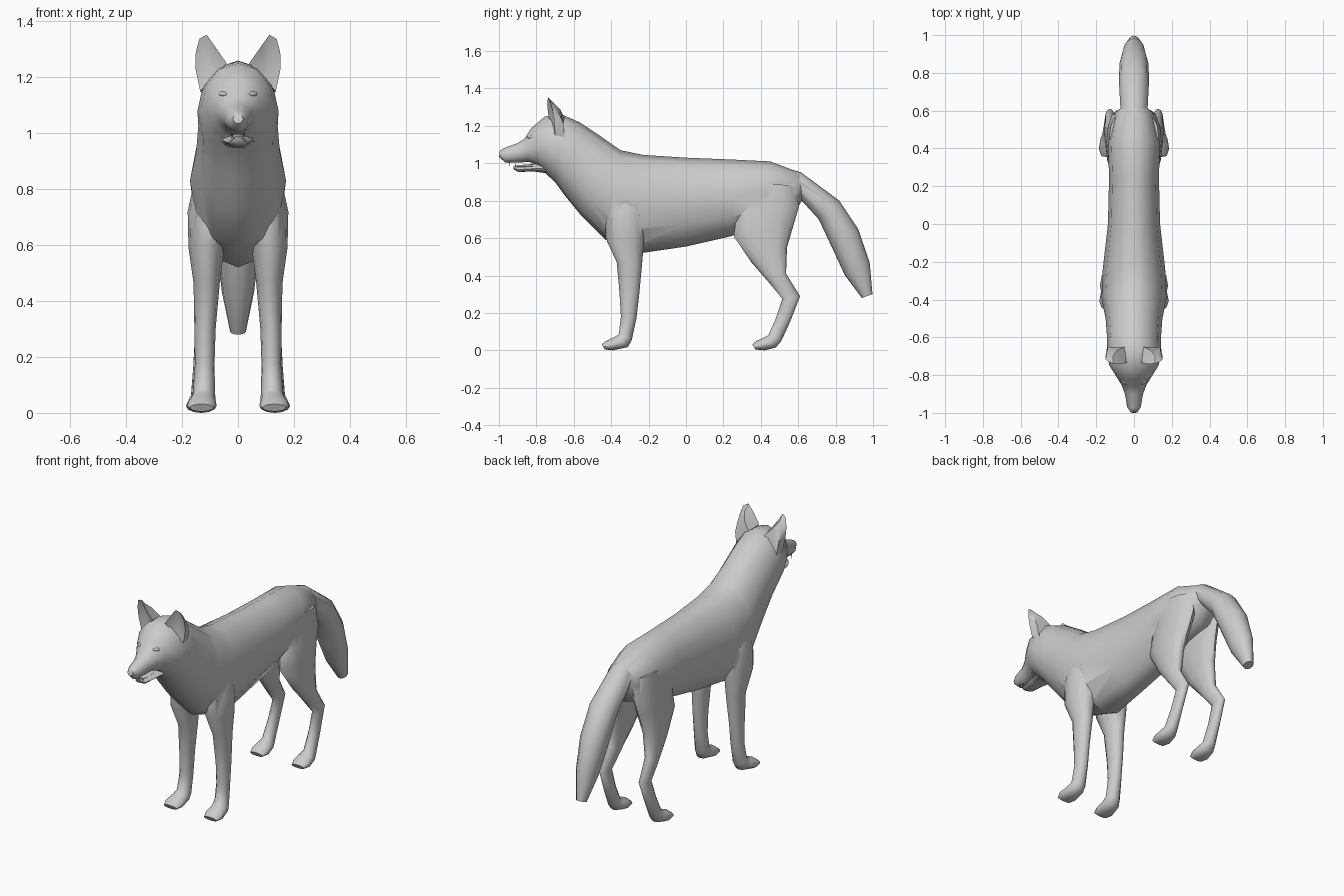
import bpy, bmesh, math
from mathutils import Vector

fur = bpy.data.materials.new("grey fur")
fur.diffuse_color = (0.6, 0.6, 0.6, 1)


def finish(name, bm, angle=60):
    """Turn a bmesh into a smooth shaded, grey object."""
    bmesh.ops.recalc_face_normals(bm, faces=bm.faces)
    mesh = bpy.data.meshes.new(name)
    bm.to_mesh(mesh)
    bm.free()
    mesh.materials.append(fur)
    ob = bpy.data.objects.new(name, mesh)
    bpy.context.collection.objects.link(ob)
    smooth(ob, angle)
    return ob


def smooth(ob, angle):
    bpy.ops.object.select_all(action='DESELECT')
    bpy.context.view_layer.objects.active = ob
    ob.select_set(True)
    bpy.ops.object.shade_smooth_by_angle(angle=math.radians(angle))


def loft(name, sections, side=1, n=12):
    """Skin oval rings; each section is (y1, z1, y2, z2, centre x, half width)."""
    bm = bmesh.new()
    rings = []
    for y1, z1, y2, z2, cx, rx in sections:
        a, b = Vector((0, y1, z1)), Vector((0, y2, z2))
        mid, half = (a + b) / 2, (a - b) / 2
        ring = []
        for i in range(n):
            t = math.tau * i / n
            p = mid + half * math.cos(t)
            ring.append(bm.verts.new((side * (cx + rx * math.sin(t)), p.y, p.z)))
        rings.append(ring)
    for r, s in zip(rings, rings[1:]):
        for i in range(n):
            j = (i + 1) % n
            bm.faces.new((r[i], r[j], s[j], s[i]))
    bm.faces.new(rings[0])
    bm.faces.new(rings[-1])
    return finish(name, bm)


def merge(base, part):
    """Weld a limb into the body."""
    mod = base.modifiers.new("weld", 'BOOLEAN')
    mod.operation, mod.solver, mod.object = 'UNION', 'EXACT', part
    bpy.context.view_layer.objects.active = base
    bpy.ops.object.modifier_apply(modifier=mod.name)
    bpy.data.objects.remove(part)


# Body: nose, skull, neck, ribcage and rump, from top line to underside
body = loft("body", [
    (-0.995, 1.068, -1.0, 1.035, 0, .018), (-0.972, 1.082, -0.965, 1.003, 0, .036),
    (-0.90, 1.108, -0.90, 1.003, 0, .048), (-0.865, 1.13, -0.84, 1.008, 0, .066),
    (-0.825, 1.19, -0.785, 0.985, 0, .095), (-0.755, 1.25, -0.745, 0.94, 0, .13),
    (-0.66, 1.26, -0.70, 0.90, 0, .145), (-0.57, 1.22, -0.65, 0.83, 0, .142),
    (-0.45, 1.14, -0.56, 0.72, 0, .15), (-0.35, 1.07, -0.43, 0.59, 0, .172),
    (-0.23, 1.045, -0.24, 0.52, 0, .165), (0, 1.03, 0, 0.555, 0, .138),
    (0.25, 1.02, 0.24, 0.61, 0, .132), (0.45, 1.01, 0.42, 0.68, 0, .138),
    (0.61, 0.95, 0.57, 0.72, 0, .10), (0.64, 0.92, 0.62, 0.80, 0, .05)])

# Legs, from shoulder or hip down to the toes
front_leg = [
    (-0.40, 0.86, -0.25, 0.86, .10, .05), (-0.43, 0.72, -0.22, 0.72, .11, .07),
    (-0.43, 0.60, -0.225, 0.58, .113, .064), (-0.37, 0.47, -0.235, 0.46, .112, .047),
    (-0.355, 0.30, -0.25, 0.30, .118, .038), (-0.348, 0.18, -0.265, 0.17, .119, .035),
    (-0.36, 0.085, -0.29, 0.055, .122, .040), (-0.385, 0.07, -0.31, 0.018, .126, .046),
    (-0.425, 0.052, -0.39, 0.0, .130, .054), (-0.45, 0.032, -0.435, 0.005, .130, .042)]
hind_leg = [
    (0.34, 0.90, 0.58, 0.88, .075, .055), (0.27, 0.72, 0.605, 0.77, .085, .060),
    (0.255, 0.61, 0.575, 0.67, .094, .055), (0.35, 0.47, 0.54, 0.55, .110, .044),
    (0.45, 0.355, 0.535, 0.41, .122, .034), (0.515, 0.275, 0.61, 0.29, .128, .026),
    (0.48, 0.17, 0.56, 0.16, .132, .028), (0.44, 0.08, 0.51, 0.05, .134, .034),
    (0.42, 0.07, 0.48, 0.015, .134, .044), (0.375, 0.05, 0.42, 0.0, .134, .052),
    (0.355, 0.032, 0.37, 0.005, .134, .040)]
for side in (1, -1):
    merge(body, loft("front_leg", front_leg, side))
    merge(body, loft("hind_leg", hind_leg, side))

# Tail
merge(body, loft("tail", [
    (0.50, 0.985, 0.54, 0.83, 0, .05), (0.615, 0.952, 0.61, 0.81, 0, .072),
    (0.82, 0.80, 0.71, 0.70, 0, .08), (0.92, 0.65, 0.785, 0.54, 0, .076),
    (0.982, 0.47, 0.85, 0.40, 0, .058), (0.997, 0.30, 0.94, 0.28, 0, .028)]))

# Lower jaw and tongue
merge(body, loft("lower_jaw", [
    (-0.925, 0.985, -0.92, 0.965, 0, .020), (-0.90, 0.980, -0.895, 0.953, 0, .034),
    (-0.83, 0.985, -0.82, 0.957, 0, .048), (-0.74, 1.0, -0.73, 0.945, 0, .060)]))
loft("tongue", [(-0.905, 0.990, -0.905, 0.978, 0, .014), (-0.86, 0.993, -0.86, 0.975, 0, .024),
                (-0.78, 1.0, -0.78, 0.975, 0, .026)], n=8)
smooth(body, 55)

for side, word in ((1, "left"), (-1, "right")):
    # Ear: rim outline fanned to a back point and to a sunken inner point
    bm = bmesh.new()
    rim = [(.04, -.735, 1.25), (.082, -.742, 1.31), (.112, -.738, 1.352), (.138, -.728, 1.338),
           (.151, -.715, 1.29), (.152, -.705, 1.23), (.135, -.70, 1.15)]
    rim = [bm.verts.new((side * x, y, z)) for x, y, z in rim]
    back = [bm.verts.new((side * x, y, z)) for x, y, z in
            ((.05, -.65, 1.24), (.09, -.67, 1.285), (.112, -.700, 1.315), (.130, -.695, 1.305),
             (.140, -.675, 1.26), (.140, -.655, 1.21), (.128, -.65, 1.14))]
    hollow = bm.verts.new((side * .10, -.70, 1.215))
    for i in range(6):
        bm.faces.new((rim[i], rim[i + 1], back[i + 1], back[i]))
        bm.faces.new((rim[i + 1], rim[i], hollow))
    bm.faces.new((rim[0], rim[6], hollow))
    bm.faces.new((rim[0], back[0], back[6], rim[6]))
    bm.faces.new(back)
    finish(word + "_ear", bm, 50)

    # Eye: flattened ball with a lid ring around it
    bm = bmesh.new()
    bmesh.ops.create_uvsphere(bm, u_segments=12, v_segments=8, radius=1)
    for v in bm.verts:
        v.co = Vector((side * (.055 + .016 * v.co.x), -.832 + .013 * v.co.y + .012 * v.co.x,
                       1.14 + .009 * v.co.z))
    finish(word + "_eye", bm)

    # Fangs: lower pointing up, upper pointing down
    for name, y, z, tip in (("lower", -.912, .980, 1.003), ("upper", -.945, 1.012, .985)):
        bm = bmesh.new()
        ring = [bm.verts.new((side * .021 + .005 * math.cos(a), y + .005 * math.sin(a), z))
                for a in (math.tau * i / 6 for i in range(6))]
        point = bm.verts.new((side * .021, y, tip))
        for i in range(6):
            bm.faces.new((ring[i], ring[(i + 1) % 6], point))
        bm.faces.new(ring)
        finish(f"{word}_{name}_fang", bm)
